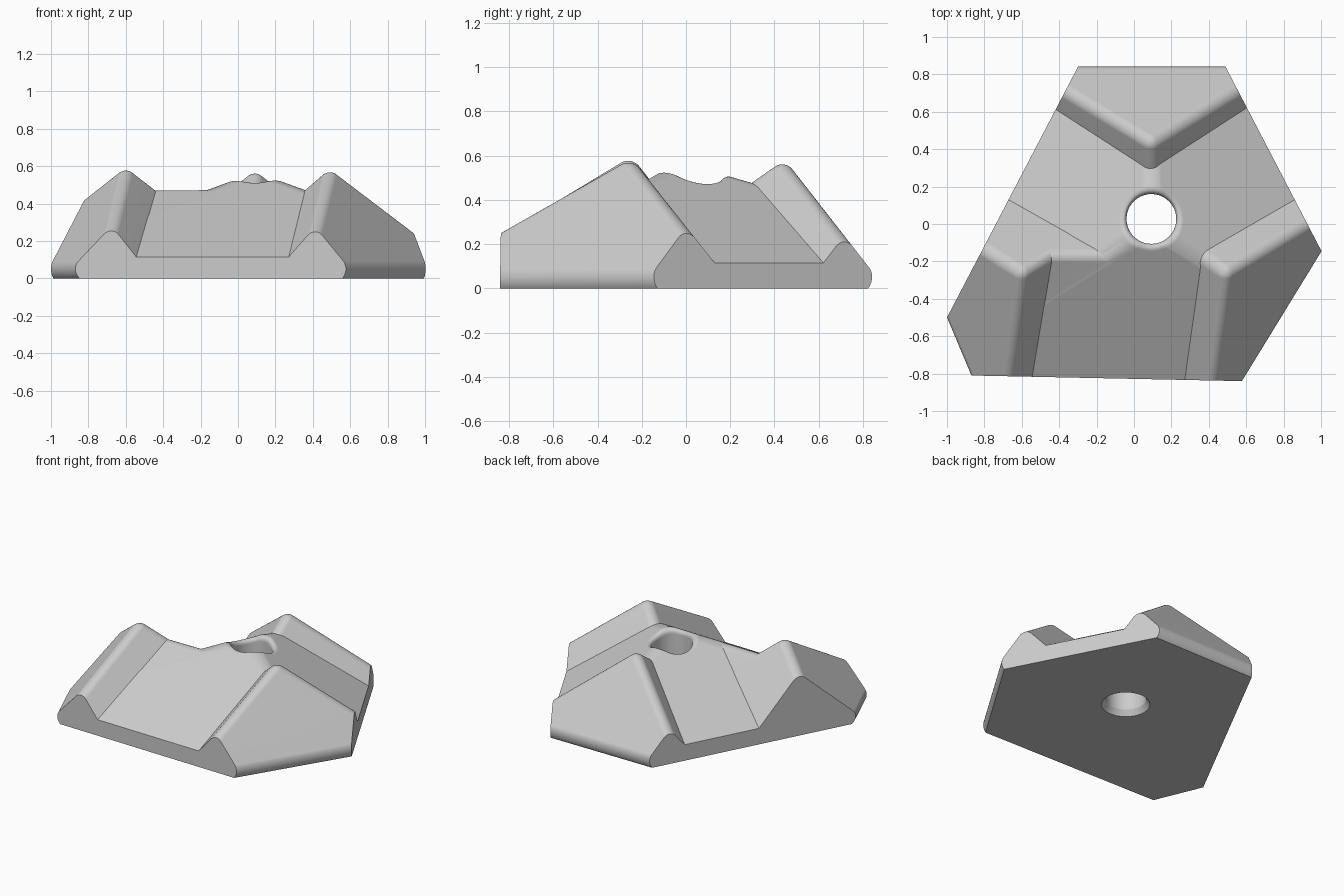
import bpy, bmesh, math
from mathutils import Vector

cube = bpy.data.objects.get("Cube")
if cube:
    bpy.data.objects.remove(cube, do_unlink=True)

grey = bpy.data.materials.new("light_grey")
grey.use_nodes = True
grey.diffuse_color = (0.6, 0.6, 0.6, 1)
grey.node_tree.nodes["Principled BSDF"].inputs["Base Color"].default_value = (0.6, 0.6, 0.6, 1)

HOLE = Vector((0.093, 0.027, 0))
HOLE_RADIUS = 0.133


def slope(x, y, z, gx, gy, drop=0):
    """Keep everything below a sloping plane through a point."""
    return Vector((x, y, z - drop)), Vector((-gx, -gy, 1)).normalized()


def undercut(plane):
    """Mirror an outer slope about a low level to tuck in its foot."""
    p, n = plane
    return Vector((p.x, p.y, 0.1 - p.z)), Vector((n.x, n.y, -n.z))


def wall(x1, y1, x2, y2):
    """Vertical wall, outside on the left of the direction of travel."""
    return Vector((x1, y1, 0)), Vector((y1 - y2, x2 - x1, 0)).normalized()


def valley(side, steepness, drop=0):
    """Gentle slope that rises inward from the top of a wall."""
    p, n = side
    return slope(p.x, p.y, 0.115, -steepness * n.x, -steepness * n.y, drop)


def away_from_hole(direction):
    """Vertical plane that keeps a peak clear of the centre hole."""
    d = Vector(direction).normalized()
    return HOLE + d * 0.2, -d


def add_object(name, bm):
    bmesh.ops.recalc_face_normals(bm, faces=bm.faces)
    mesh = bpy.data.meshes.new(name)
    bm.to_mesh(mesh)
    bm.free()
    mesh.materials.append(grey)
    obj = bpy.data.objects.new(name, mesh)
    bpy.context.collection.objects.link(obj)
    return obj


def cut_block(name, planes, base, rounding=0):
    """Trim a big block by planes, then round edges between slopes."""
    bm = bmesh.new()
    bmesh.ops.create_cube(bm, size=4)
    bmesh.ops.translate(bm, verts=bm.verts, vec=(0, 0, 2 + base))
    for point, normal in planes:
        geom = bm.verts[:] + bm.edges[:] + bm.faces[:]
        bmesh.ops.bisect_plane(bm, geom=geom, dist=1e-6, plane_co=point,
                               plane_no=normal, clear_outer=True)
        bmesh.ops.holes_fill(bm, edges=[e for e in bm.edges if e.is_boundary])
    bmesh.ops.recalc_face_normals(bm, faces=bm.faces)
    bm.normal_update()
    if rounding:
        soft = [e for e in bm.edges
                if all(0.2 < abs(f.normal.z) < 0.95 for f in e.link_faces)]
        bmesh.ops.bevel(bm, geom=soft, offset=rounding, segments=8, profile=0.5,
                        affect='EDGES', clamp_overlap=True)
    return add_object(name, bm)


def lathe(name, profile, steps=64):
    bm = bmesh.new()
    turns = [2 * math.pi * i / steps for i in range(steps)]
    rings = [[bm.verts.new(HOLE + Vector((r * math.cos(a), r * math.sin(a), z)))
              for a in turns] for r, z in profile]
    for low, high in zip(rings, rings[1:]):
        for i in range(steps):
            j = (i + 1) % steps
            bm.faces.new((low[i], low[j], high[j], high[i]))
    bm.faces.new(rings[0][::-1])
    bm.faces.new(rings[-1])
    return add_object(name, bm)


def combine(target, other, operation):
    mod = target.modifiers.new(operation.lower(), 'BOOLEAN')
    mod.operation, mod.solver, mod.object = operation, 'EXACT', other
    bpy.context.view_layer.objects.active = target
    bpy.ops.object.modifier_apply(modifier=mod.name)
    bpy.data.objects.remove(other, do_unlink=True)


def round_hole_rim(obj, width):
    """Fillet the top edge of the centre hole."""
    bm = bmesh.new()
    bm.from_mesh(obj.data)
    bm.normal_update()

    def on_rim(v):
        return v.co.z > 0.3 and abs((v.co.xy - HOLE.xy).length - HOLE_RADIUS) < 0.002

    rim = [e for e in bm.edges if all(on_rim(v) for v in e.verts)
           and sorted(abs(f.normal.z) > 0.4 for f in e.link_faces) == [False, True]]
    bmesh.ops.bevel(bm, geom=rim, offset=width, segments=6, profile=0.5,
                    affect='EDGES', clamp_overlap=False)
    bm.to_mesh(obj.data)
    bm.free()


# Long outline walls: left, right, front
walls = [wall(-1.0, -0.5, -0.3, 0.84), wall(0.49, 0.84, 1.0, -0.14),
         wall(0.57, -0.84, -0.87, -0.81)]

# Steep slopes: outer face and two inner faces of each peak
outer = {"back": (0, 0.835, 0.085, 0, -1.28),
         "left": (-0.86, -0.81, 0.085, 1.07, 0.45),
         "right": (0.57, -0.84, 0.085, -1.2, 0.737)}
inner = {"back": [(0.6, 0.615, 0.115, -1.2, 0.7),
                  (-0.42, 0.615, 0.115, 1.2, 0.7)],
         "left": [(-0.67, 0.13, 0.115, 0, -1.28),
                  (-0.54, -0.81, 0.115, -1.25, 0.78)],
         "right": [(0.86, 0.13, 0.115, 0, -1.26),
                   (0.27, -0.83, 0.115, 1.15, 0.41)]}
outward = {"back": (0, 1, 0), "left": (-0.87, -0.5, 0), "right": (0.87, -0.5, 0)}

# Central body with the centre hole
body = cut_block("three_peak_block",
                 [valley(walls[0], 0.63), valley(walls[1], 0.63), valley(walls[2], 0.57)]
                 + [slope(*o, drop=0.15) for o in outer.values()], -0.1, 0.06)
hole = lathe("hole_cutter", [(0.17, -0.4), (0.17, -0.02),
                             (HOLE_RADIUS, 0.04), (HOLE_RADIUS, 0.7)])
combine(body, hole, 'DIFFERENCE')
round_hole_rim(body, 0.045)

# Shoulder that joins the body to the left peak
shoulder = cut_block("left_shoulder",
                     [valley(walls[2], 0.57, 0.002), slope(*inner["left"][0], drop=0.002),
                      slope(*outer["left"], drop=0.2),
                      (Vector((-0.12, 0, 0)), Vector((1, 0, 0)))], -0.15, 0.05)
combine(body, shoulder, 'UNION')

# Three peaks
for side, o in outer.items():
    face = slope(*o)
    peak = cut_block(side + "_peak",
                     [slope(*i) for i in inner[side]]
                     + [face, undercut(face), away_from_hole(outward[side])], -0.2, 0.055)
    combine(body, peak, 'UNION')

# Trim to the outline and the flat base
combine(body, cut_block("outline", walls, 0), 'INTERSECT')

# Smooth shading with crisp creases
bpy.ops.object.select_all(action='DESELECT')
body.select_set(True)
bpy.context.view_layer.objects.active = body
bpy.ops.object.shade_smooth_by_angle(angle=math.radians(25))
weighted = body.modifiers.new("even_shading", 'WEIGHTED_NORMAL')
weighted.keep_sharp = True
